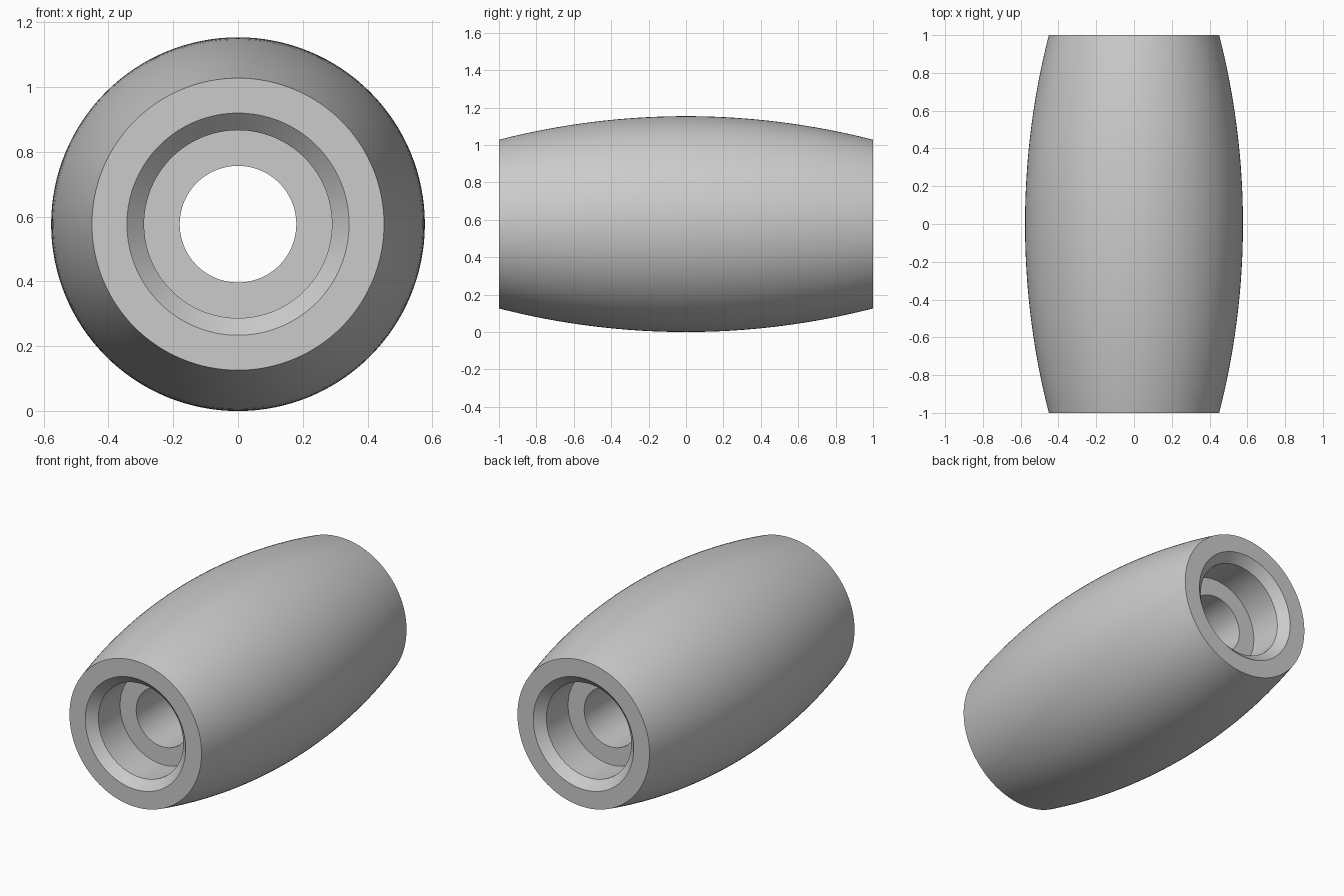
import bpy, bmesh
from math import sqrt, tau, radians
from mathutils import Vector

cube = bpy.data.objects.get("Cube")
if cube:
    bpy.data.objects.remove(cube, do_unlink=True)

# Main dimensions
MID_R, END_R = 0.577, 0.451
RIM_R, POCKET_R, BORE_R = 0.343, 0.29, 0.18
CHAMFER, POCKET_DEPTH = 0.052, 0.264
SEGMENTS, ARC_STEPS = 128, 32

# Barrel curve: circular arc through both end edges and the middle
sag = MID_R - END_R
arc_r = (1 + sag * sag) / (2 * sag)


def barrel_radius(y):
    return MID_R - arc_r + sqrt(arc_r * arc_r - y * y)


# Closed half section as (radius, y): outside, then the bore with a pocket at each end
outside = [(barrel_radius(y), y) for y in
           (2 * i / ARC_STEPS - 1 for i in range(ARC_STEPS + 1))]
back_pocket = [(RIM_R, 1), (POCKET_R, 1 - CHAMFER),
               (POCKET_R, 1 - POCKET_DEPTH), (BORE_R, 1 - POCKET_DEPTH)]
front_pocket = [(r, -y) for r, y in reversed(back_pocket)]
section = outside + back_pocket + front_pocket

# Revolve the section around the long axis
bm = bmesh.new()
verts = [bm.verts.new((r, y, 0)) for r, y in section]
edges = [bm.edges.new((a, b)) for a, b in zip(verts, verts[1:] + verts[:1])]
bmesh.ops.spin(bm, geom=verts + edges, cent=(0, 0, 0), axis=(0, 1, 0),
               angle=tau, steps=SEGMENTS, use_merge=True)
bmesh.ops.remove_doubles(bm, verts=bm.verts[:], dist=0.0001)
bmesh.ops.recalc_face_normals(bm, faces=bm.faces[:])
bmesh.ops.translate(bm, verts=bm.verts[:], vec=Vector((0, 0, MID_R)))

mesh = bpy.data.meshes.new("barrel_sleeve")
bm.to_mesh(mesh)
bm.free()
sleeve = bpy.data.objects.new("barrel_sleeve", mesh)
bpy.context.collection.objects.link(sleeve)

# Plain grey material
grey = bpy.data.materials.new("light_grey")
grey.use_nodes = True
colour = (0.6, 0.6, 0.6, 1)
grey.diffuse_color = colour
grey.node_tree.nodes["Principled BSDF"].inputs["Base Color"].default_value = colour
mesh.materials.append(grey)

# Smooth shading with crisp rims
bpy.ops.object.select_all(action='DESELECT')
sleeve.select_set(True)
bpy.context.view_layer.objects.active = sleeve
bpy.ops.object.shade_smooth_by_angle(angle=radians(30))
